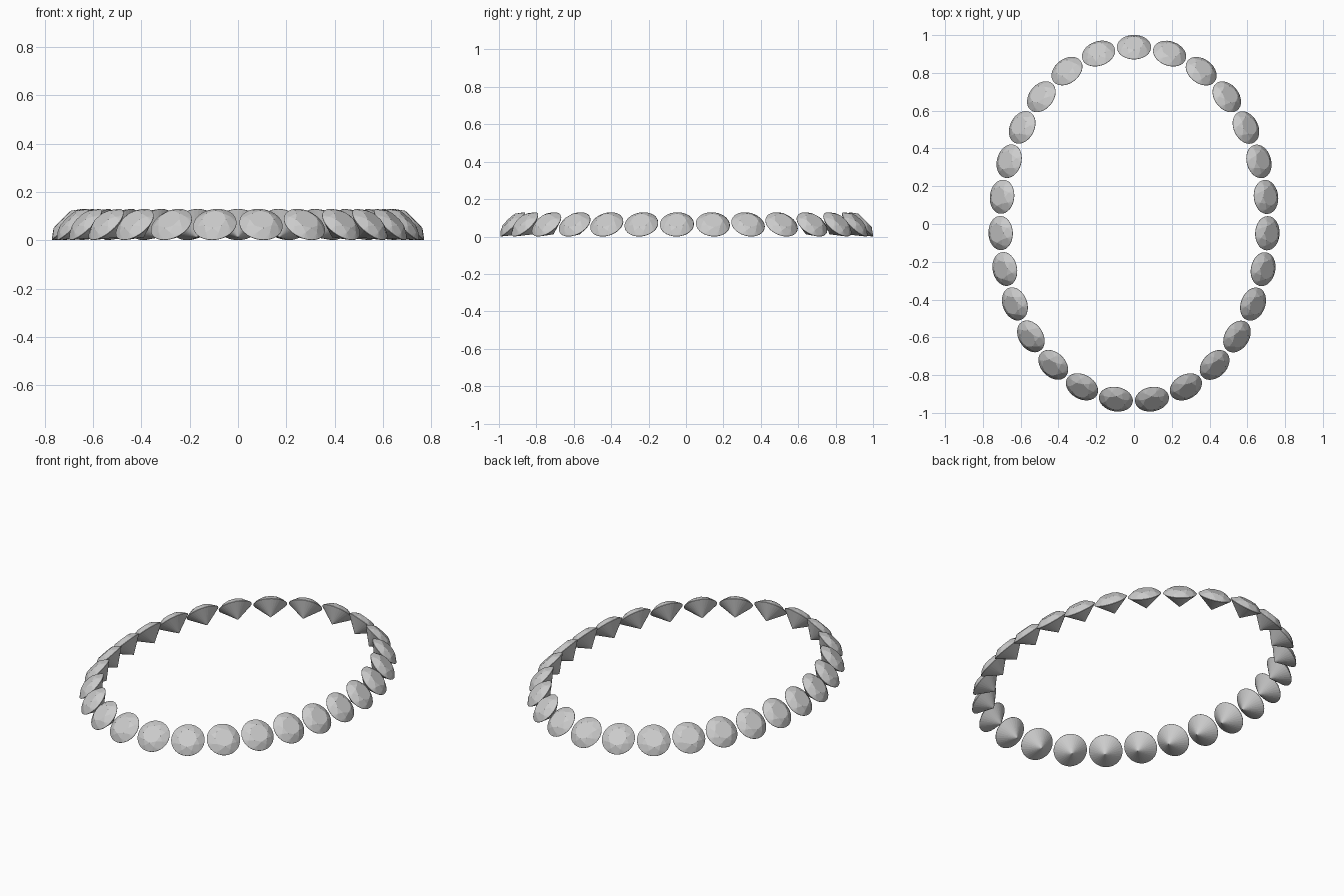
import bpy, bmesh, math
from mathutils import Matrix, Vector

if "Cube" in bpy.data.objects:
    bpy.data.objects.remove(bpy.data.objects["Cube"])

COUNT = 27               # stones around the oval
AX, AY = 0.707, 0.936    # oval radii through the girdle centres
R = 0.0905               # stone radius
CROWN, PAVILION = 0.030, 0.075
TILT = math.radians(45)


def brilliant_mesh():
    """Round brilliant-cut stone, axis along z, girdle at z = 0."""
    bm = bmesh.new()

    def ring(n, r, z, offset=0.0):
        return [bm.verts.new((r * math.cos(math.tau * (i + offset) / n),
                              r * math.sin(math.tau * (i + offset) / n), z))
                for i in range(n)]

    table = ring(8, R * 0.56, CROWN)
    star = ring(8, R * 0.78, CROWN * 0.62, 0.5)
    top = ring(32, R, 0.001)
    low = ring(32, R, -0.001)
    culet = bm.verts.new((0, 0, -PAVILION))
    bm.faces.new(table)
    for i in range(8):
        j = (i + 1) % 8
        bm.faces.new((table[i], star[i], table[j]))                  # star facet
        bm.faces.new((table[i], star[i - 1], top[4 * i], star[i]))   # kite facet
        for k in range(4):                                           # upper girdle facets
            bm.faces.new((star[i], top[4 * i + k], top[(4 * i + k + 1) % 32]))
    for i in range(32):
        j = (i + 1) % 32
        bm.faces.new((top[i], low[i], low[j], top[j]))               # girdle
        bm.faces.new((low[i], culet, low[j]))                        # pavilion
    bmesh.ops.recalc_face_normals(bm, faces=bm.faces)
    mesh = bpy.data.meshes.new("brilliant_stone")
    bm.to_mesh(mesh)
    bm.free()
    return mesh


def oval(t):
    return Vector((AX * math.sin(t), AY * math.cos(t), 0))


# equal arc-length spacing, starting at the back of the oval
STEPS = 5400
lengths = [0.0]
for s in range(STEPS):
    a, b = oval(math.tau * s / STEPS), oval(math.tau * (s + 1) / STEPS)
    lengths.append(lengths[-1] + (b - a).length)

mesh = brilliant_mesh()
s = 0
for n in range(COUNT):
    while lengths[s] < lengths[-1] * n / COUNT:
        s += 1
    t = math.tau * s / STEPS
    # stone faces outwards and up
    out = Vector((math.sin(t) / AX, math.cos(t) / AY, 0)).normalized()
    axis = out * math.sin(TILT) + Vector((0, 0, math.cos(TILT)))
    side = Vector((0, 0, 1)).cross(out)
    rot = Matrix((side, axis.cross(side), axis)).transposed().to_4x4()
    stone = bpy.data.objects.new(f"stone_{n + 1:02d}", mesh)
    bpy.context.collection.objects.link(stone)
    pos = oval(t) + Vector((0, 0, R * math.sin(TILT) + 0.001))
    stone.matrix_world = Matrix.Translation(pos) @ rot
